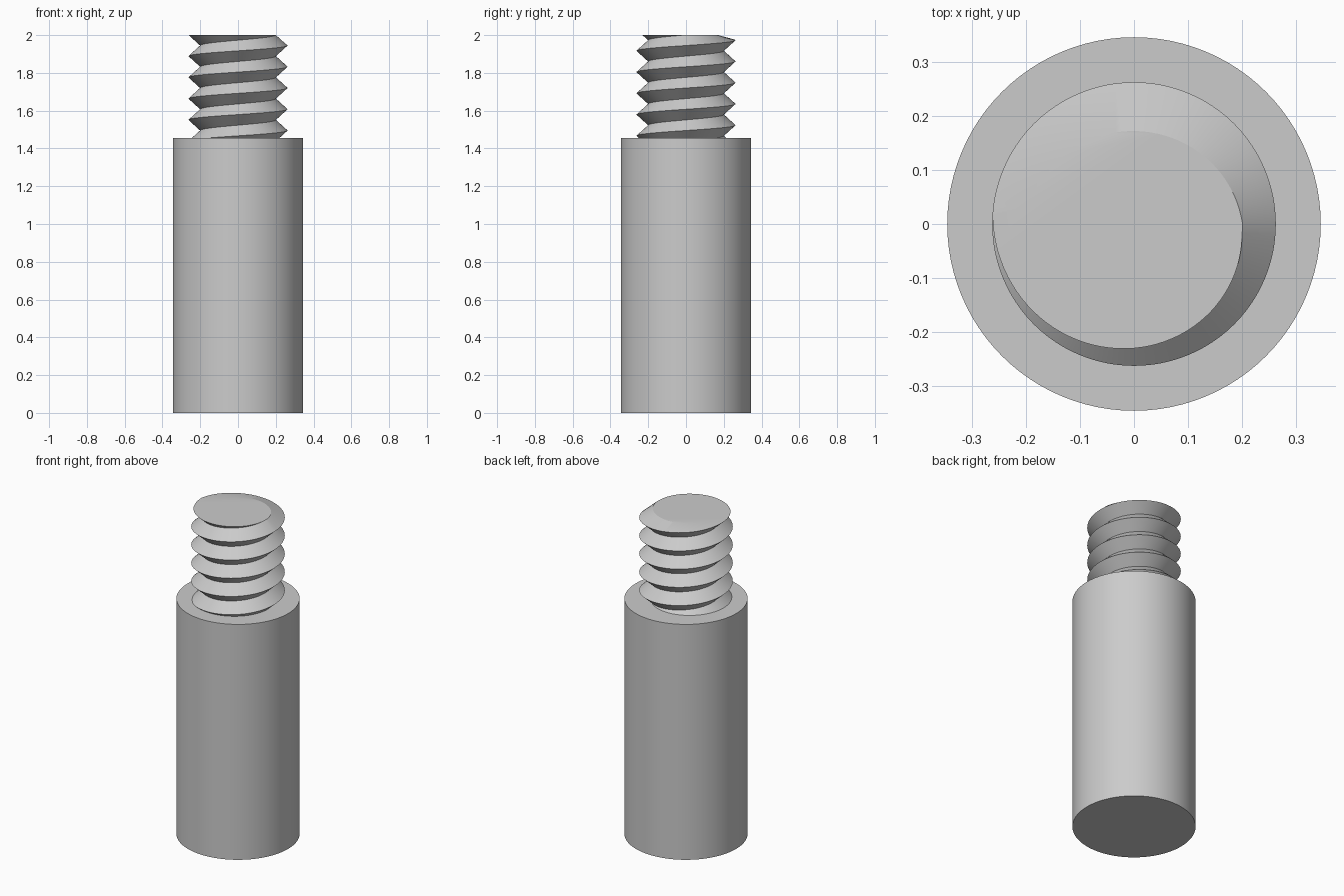
import bpy
import bmesh
import math

cube = bpy.data.objects.get("Cube")
if cube:
    bpy.data.objects.remove(cube, do_unlink=True)

HEIGHT = 2.0
BODY_HEIGHT = 1.455
BODY_RADIUS = 0.345
CREST = 0.262
ROOT = 0.2
PITCH = 0.1125
STEPS = 96
TURNS = 8
FIRST_CREST = 1.27

metal = bpy.data.materials.new("grey metal")
metal.use_nodes = True
grey = (0.6, 0.6, 0.6, 1)
metal.diffuse_color = grey
metal.node_tree.nodes["Principled BSDF"].inputs["Base Color"].default_value = grey


def finish(bm, name, angle):
    """Turn a bmesh into a smooth-shaded grey object."""
    bmesh.ops.recalc_face_normals(bm, faces=bm.faces)
    mesh = bpy.data.meshes.new(name)
    bm.to_mesh(mesh)
    bm.free()
    mesh.materials.append(metal)
    obj = bpy.data.objects.new(name, mesh)
    bpy.context.collection.objects.link(obj)
    bpy.ops.object.select_all(action="DESELECT")
    obj.select_set(True)
    bpy.context.view_layer.objects.active = obj
    bpy.ops.object.shade_smooth_by_angle(angle=math.radians(angle))


def point(radius, theta, z):
    return (radius * math.cos(theta), radius * math.sin(theta), z)


# Cylindrical body
bm = bmesh.new()
bmesh.ops.create_cone(bm, cap_ends=True, segments=STEPS, radius1=BODY_RADIUS,
                      radius2=BODY_RADIUS, depth=BODY_HEIGHT)
bmesh.ops.translate(bm, verts=bm.verts, vec=(0, 0, BODY_HEIGHT / 2))
finish(bm, "body", 30)

# Right-handed V thread: one crest helix and one root helix
bm = bmesh.new()
crests, roots = [], []
for i in range(STEPS * TURNS + 1):
    theta = math.tau * i / STEPS
    z = FIRST_CREST + PITCH * i / STEPS
    root_radius, root_z = ROOT, z + PITCH / 2
    # The last half turn leans in to the flat end
    if z < HEIGHT < root_z:
        root_radius -= 0.03 * max(0, math.sin(theta))
        root_z = HEIGHT + 0.0005
    crests.append(bm.verts.new(point(CREST, theta, z)))
    roots.append(bm.verts.new(point(root_radius, theta, root_z)))

for i in range(STEPS * TURNS):
    bm.faces.new((crests[i], crests[i + 1], roots[i + 1], roots[i]))
    j = i + STEPS
    if j < STEPS * TURNS:
        bm.faces.new((roots[i], roots[i + 1], crests[j + 1], crests[j]))

# Cut the thread flat at the top and close it
bmesh.ops.bisect_plane(bm, geom=bm.verts[:] + bm.edges[:] + bm.faces[:], dist=1e-6,
                       plane_co=(0, 0, HEIGHT), plane_no=(0, 0, 1), clear_outer=True)
rim = [e for e in bm.edges if e.is_boundary
       and all(abs(v.co.z - HEIGHT) < 1e-4 for v in e.verts)]
bmesh.ops.holes_fill(bm, edges=rim, sides=0)
finish(bm, "thread", 15)
